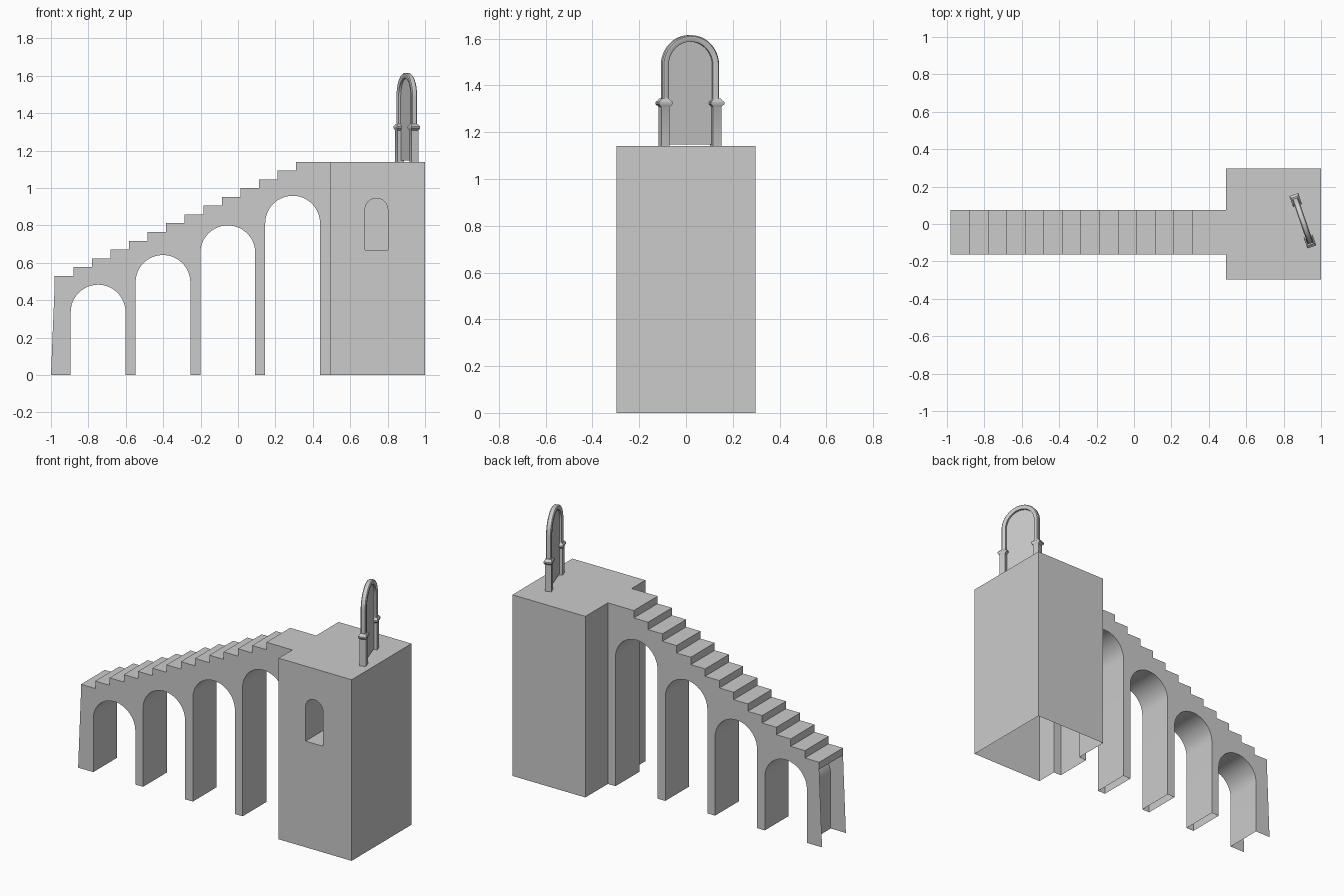
import bpy, bmesh, math
from mathutils import Matrix, Vector

if "Cube" in bpy.data.objects:
    bpy.data.objects.remove(bpy.data.objects["Cube"])

def finish(name, bm, matrix=None):
    bmesh.ops.remove_doubles(bm, verts=bm.verts, dist=1e-5)
    bmesh.ops.recalc_face_normals(bm, faces=bm.faces)
    me = bpy.data.meshes.new(name)
    bm.to_mesh(me)
    bm.free()
    ob = bpy.data.objects.new(name, me)
    bpy.context.collection.objects.link(ob)
    if matrix:
        ob.matrix_world = matrix
    bpy.ops.object.select_all(action='DESELECT')
    ob.select_set(True)
    bpy.context.view_layer.objects.active = ob
    bpy.ops.object.shade_smooth_by_angle(angle=math.radians(30))
    return ob

def face(bm, pts):
    return bm.faces.new([bm.verts.new(p) for p in pts])

def arc(cx, cz, r, a0, a1, n):
    return [(cx + r * math.cos(math.radians(a0 + (a1 - a0) * i / n)),
             cz + r * math.sin(math.radians(a0 + (a1 - a0) * i / n))) for i in range(n + 1)]

# --- Stairway on four rising arches: hollow shell, open underneath and at the low end
Y0, Y1, WALL, TOP = -0.162, 0.075, 0.492, 1.14
profile = [(-1.0, 0.0), (-0.982, 0.485)]
steps, run, rise = 14, 0.0993, (TOP - 0.53) / 13
for i in range(steps):
    x = -0.98 + run * i
    z = 0.53 + rise * i
    profile.append((x, z - rise if i else 0.485))
    profile.append((x, z))
profile.pop(1)
profile += [(WALL, TOP), (WALL, 0.0)]
for i in reversed(range(4)):
    cx, r = -0.748 + 0.3467 * i, 0.1465
    spring = 0.483 + 0.1585 * i - r
    profile += [(cx + r, 0.0)] + arc(cx, spring, r, 0, 180, 24) + [(cx - r, 0.0)]

bm = bmesh.new()
for y in (Y0, Y1):
    face(bm, [(x, y, z) for x, z in profile])
for i, (a, b) in enumerate(zip(profile, profile[1:] + profile[:1])):
    under = a[1] == 0 and b[1] == 0
    at_tower = a[0] == WALL and b[0] == WALL
    if i == 0 or under or at_tower:
        continue
    face(bm, [(a[0], Y0, a[1]), (b[0], Y0, b[1]), (b[0], Y1, b[1]), (a[0], Y1, a[1])])
finish("arched_stairway", bm)

# --- Tower: open-bottomed block with an arched window niche
D, X1, wx, wr, sill, spring, depth = 0.298, 1.0, 0.74, 0.061, 0.668, 0.884, 0.25
bm = bmesh.new()
left = arc(wx, spring, wr, 180, 90, 10)
right = arc(wx, spring, wr, 0, 90, 10)
for edge, half in ((WALL, left), (X1, right)):
    pts = [(edge, 0), (wx, 0), (wx, sill), (half[0][0], sill)] + half + [(wx, TOP), (edge, TOP)]
    face(bm, [(x, -D, z) for x, z in pts])
window = [(wx - wr, sill)] + left + right[::-1][1:] + [(wx + wr, sill)]
for a, b in zip(window, window[1:] + window[:1]):
    face(bm, [(a[0], -D, a[1]), (b[0], -D, b[1]),
              (b[0], depth - D, b[1]), (a[0], depth - D, a[1])])
face(bm, [(x, depth - D, z) for x, z in window])
face(bm, [(WALL, D, 0), (X1, D, 0), (X1, D, TOP), (WALL, D, TOP)])
face(bm, [(X1, -D, 0), (X1, D, 0), (X1, D, TOP), (X1, -D, TOP)])
face(bm, [(WALL, -D, TOP), (X1, -D, TOP), (X1, D, TOP), (WALL, D, TOP)])
for a, b in ((-D, Y0), (Y1, D)):
    face(bm, [(WALL, a, 0), (WALL, b, 0), (WALL, b, TOP), (WALL, a, TOP)])
finish("tower", bm)

# --- Gate on the tower roof, built along local x and turned
gate = Matrix.Translation((0.9025, 0.017, 0)) @ Matrix.Rotation(math.radians(-71), 4, 'Z')
CZ, R_IN = 1.487, 0.100

def loft(bm, rings, caps=True):
    vs = [[bm.verts.new(p) for p in ring] for ring in rings]
    n = len(vs[0])
    for r0, r1 in zip(vs, vs[1:]):
        for i in range(n):
            bm.faces.new((r0[i], r0[(i + 1) % n], r1[(i + 1) % n], r1[i]))
    if caps:
        bm.faces.new(vs[0])
        bm.faces.new(vs[-1])

# posts with flared capitals: (z, half width, half thickness)
sections = [(1.14, 0.019, 0.019), (1.308, 0.019, 0.019), (1.312, 0.022, 0.021),
            (1.320, 0.031, 0.025), (1.329, 0.031, 0.025), (1.335, 0.022, 0.021),
            (1.343, 0.017, 0.017)]
for side, label in ((-1, "left"), (1, "right")):
    bm = bmesh.new()
    c = side * 0.117
    loft(bm, [[(c - w, -t, z), (c + w, -t, z), (c + w, t, z), (c - w, t, z)]
              for z, w, t in sections])
    finish("gate_post_" + label, bm, gate)

# moulded arch band swept up, over and down
band = [(0.128, -0.011), (0.123, -0.016), (0.108, -0.016), (R_IN, -0.012),
        (R_IN, 0.012), (0.108, 0.016), (0.123, 0.016), (0.128, 0.011)]
path = [(0, 1.338)] + [(180 * i / 24, CZ) for i in range(25)] + [(180, 1.338)]
bm = bmesh.new()
loft(bm, [[(r * math.cos(math.radians(a)), v, z + r * math.sin(math.radians(a)))
           for r, v in band] for a, z in path])
finish("gate_arch", bm, gate)

# thin panel filling the gate
bm = bmesh.new()
outline = [(R_IN, 1.147)] + arc(0, CZ, R_IN, 0, 180, 24) + [(-R_IN, 1.147)]
face(bm, [(x, 0, z) for x, z in outline])
finish("gate_panel", bm, gate)
